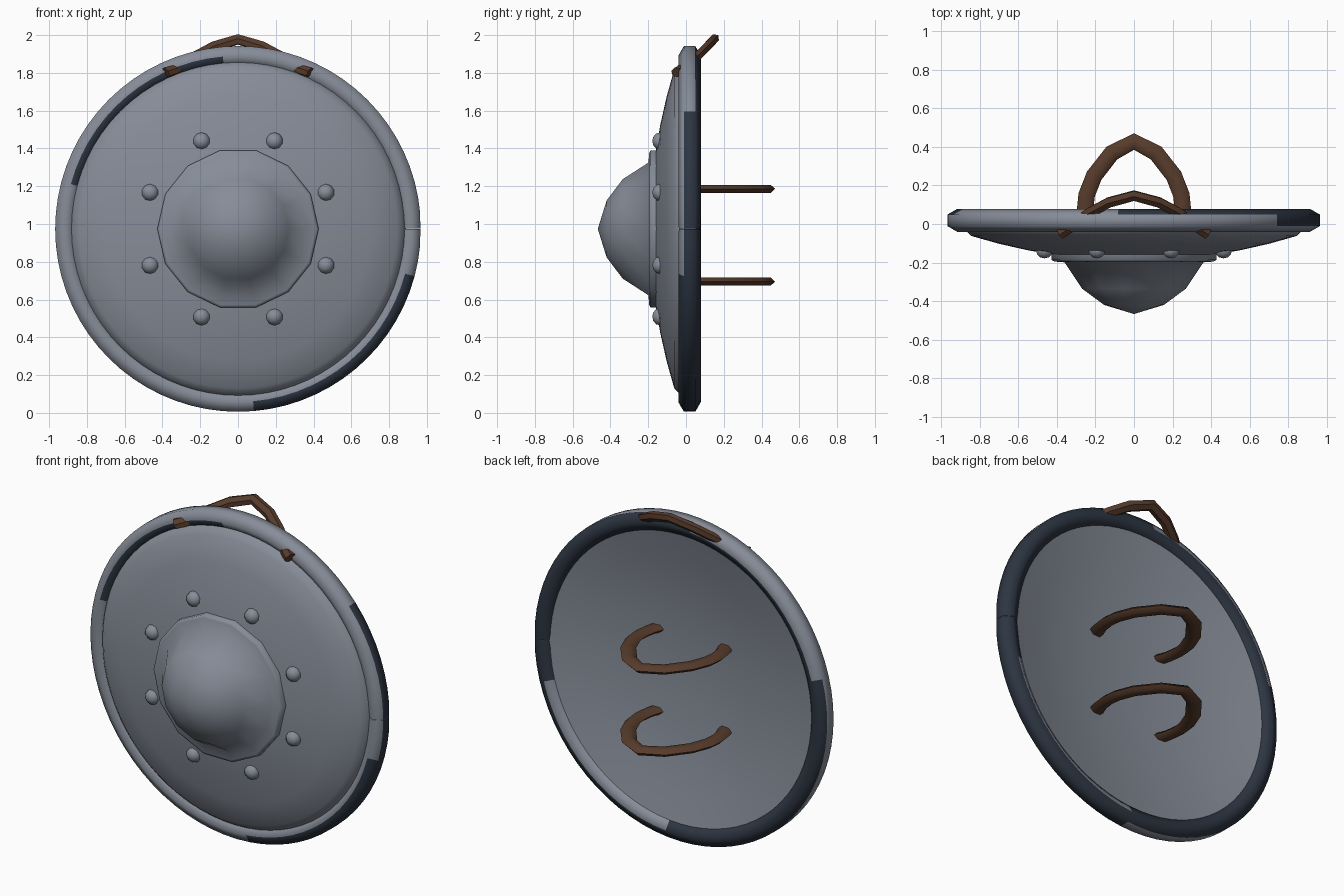
import bpy, bmesh, math
from mathutils import Vector

CENTER_Z = 0.974

if "Cube" in bpy.data.objects:
    bpy.data.objects.remove(bpy.data.objects["Cube"], do_unlink=True)


def material(name, color):
    mat = bpy.data.materials.new(name)
    mat.use_nodes = True
    mat.diffuse_color = (*color, 1)
    bsdf = mat.node_tree.nodes["Principled BSDF"]
    bsdf.inputs["Base Color"].default_value = (*color, 1)
    bsdf.inputs["Roughness"].default_value = 0.7
    return mat


steel = material("steel", (0.24, 0.265, 0.315))
dark_steel = material("dark steel", (0.026, 0.036, 0.054))
leather = material("brown leather", (0.094, 0.044, 0.024))


def finish(name, bm, mats, angle=50):
    bmesh.ops.recalc_face_normals(bm, faces=bm.faces)
    mesh = bpy.data.meshes.new(name)
    bm.to_mesh(mesh)
    bm.free()
    for mat in mats:
        mesh.materials.append(mat)
    obj = bpy.data.objects.new(name, mesh)
    bpy.context.collection.objects.link(obj)
    bpy.ops.object.select_all(action="DESELECT")
    obj.select_set(True)
    bpy.context.view_layer.objects.active = obj
    bpy.ops.object.shade_smooth_by_angle(angle=math.radians(angle))


def polar(r, y, a):
    return Vector((r * math.cos(a), y, CENTER_Z + r * math.sin(a)))


def lathe(name, profile, sides, mat, angle):
    """Spin (radius, y) points about the front-to-back axis."""
    bm = bmesh.new()
    rings = []
    for r, y in profile:
        if r == 0:
            rings.append([bm.verts.new((0, y, CENTER_Z))] * sides)
        else:
            rings.append([bm.verts.new(polar(r, y, math.tau * i / sides))
                          for i in range(sides)])
    for a, b in zip(rings, rings[1:]):
        for i in range(sides):
            j = (i + 1) % sides
            quad = dict.fromkeys((a[i], a[j], b[j], b[i]))
            bm.faces.new(list(quad))
    finish(name, bm, [mat], angle)


def sweep(name, half_path, normal, in_plane, across, mat):
    """Six-sided band along a path mirrored in x, lying in one plane."""
    path = [Vector(p) for p in half_path]
    path += [Vector((-p.x, p.y, p.z)) for p in reversed(path[:-1])]
    normal = Vector(normal).normalized()
    bm = bmesh.new()
    rings = []
    for i, p in enumerate(path):
        tangent = path[min(i + 1, len(path) - 1)] - path[max(i - 1, 0)]
        side = normal.cross(tangent).normalized()
        rings.append([bm.verts.new(p + side * in_plane * math.cos(k * math.tau / 6)
                                   + normal * across * math.sin(k * math.tau / 6))
                      for k in range(6)])
    for a, b in zip(rings, rings[1:]):
        for k in range(6):
            j = (k + 1) % 6
            bm.faces.new((a[k], a[j], b[j], b[k]))
    bm.faces.new(rings[0])
    bm.faces.new(rings[-1])
    finish(name, bm, [mat])


# Dished plate: two spherical caps joined by a bevelled edge inside the rim
def cap(depth, curve, radii):
    return [(r, depth + curve - math.sqrt(curve ** 2 - r * r)) for r in radii]


front = cap(-0.19, 2.85, (0, 0.2, 0.4, 0.55, 0.7, 0.843))
edge = [(0.868, -0.04), (0.888, -0.012)]
back = cap(-0.063, 3.44, (0.89, 0.7, 0.55, 0.4, 0.2, 0))
lathe("shield_plate", front + edge + back, 72, steel, 40)

# Central boss: flange and dome shaded as one smooth piece
lathe("boss", [(0, -0.13), (0.427, -0.13), (0.427, -0.187), (0.412, -0.195),
               (0.36, -0.199), (0.27, -0.335), (0.155, -0.42), (0, -0.467)],
      14, steel, 85)

# Rivets around the boss
for n in range(8):
    bm = bmesh.new()
    bmesh.ops.create_uvsphere(bm, u_segments=10, v_segments=6, radius=0.046)
    at = polar(0.503, -0.138, math.tau * (n + 0.5) / 8)
    for v in bm.verts:
        v.co = at + Vector((v.co.x, -v.co.z * 0.88, v.co.y))
    finish(f"rivet_{n + 1}", bm, [steel], 60)

# Six-sided rim; side 0 faces out, 1-2 back, 3 in, 4-5 front
SEGMENTS = 72
DARK_SIDES = [(40, {0, 1, 2}), (95, {1, 2, 3}), (165, {2, 3, 4}),
              (275, {1, 2, 3}), (345, {5, 0, 1}), (361, {0, 1, 2})]
bm = bmesh.new()
rings = []
for i in range(SEGMENTS + 1):
    gap = {0: 0.001, SEGMENTS: -0.001}.get(i, 0)
    size = 0.95 if gap else 1
    ring = []
    for k in range(6):
        phi = math.tau * (k - 0.5) / 6
        ring.append(bm.verts.new(polar(0.916 + size * 0.06 * math.cos(phi),
                                       0.019 + size * 0.06 * math.sin(phi),
                                       math.tau * i / SEGMENTS + gap)))
    rings.append(ring)
for i in range(SEGMENTS):
    degrees = (i + 0.5) * 360 / SEGMENTS
    dark = next(sides for limit, sides in DARK_SIDES if degrees < limit)
    for k in range(6):
        j = (k + 1) % 6
        face = bm.faces.new((rings[i][k], rings[i][j],
                             rings[i + 1][j], rings[i + 1][k]))
        face.material_index = int(k in dark)
bm.faces.new(rings[0])
bm.faces.new(rings[-1])
finish("rim", bm, [steel, dark_steel], 65)

# Two arm straps on the back
for name, z in (("upper_arm_strap", 1.186), ("lower_arm_strap", 0.695)):
    outline = [(0.222, -0.06), (0.243, 0), (0.253, 0.08), (0.246, 0.15),
               (0.207, 0.25), (0.115, 0.368), (0, 0.428)]
    sweep(name, [(x, y, z) for x, y in outline], (0, 0, 1), 0.043, 0.024, leather)

# Carrying loop through the top of the rim
sweep("carrying_loop", [(0.38, -0.052, 1.803), (0.335, -0.022, 1.818),
                        (0.23, 0.058, 1.885), (0.13, 0.112, 1.939),
                        (0, 0.147, 1.977)],
      (0, -0.7, 0.7), 0.033, 0.026, leather)
